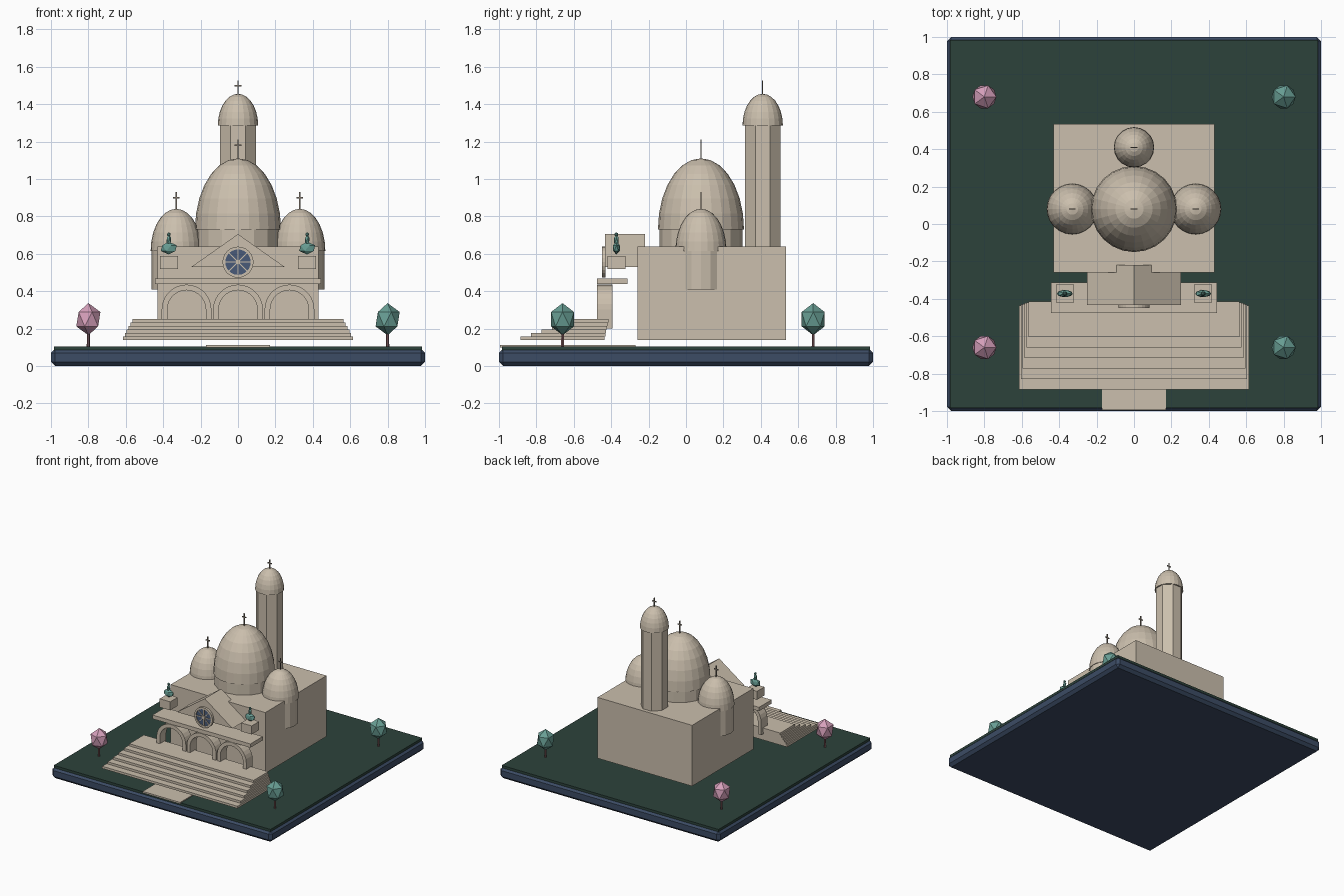
import bpy, bmesh, math
from mathutils import Matrix, Vector

if "Cube" in bpy.data.objects:
    bpy.data.objects.remove(bpy.data.objects["Cube"])


def mat(name, rgb):
    m = bpy.data.materials.new(name)
    lin = [((c / 255 + 0.055) / 1.055) ** 2.4 for c in rgb]
    m.diffuse_color = (*lin, 1)
    m.use_nodes = True
    m.node_tree.nodes["Principled BSDF"].inputs["Base Color"].default_value = m.diffuse_color
    return m


STONE = mat("pale stone", (203, 191, 173))
GRASS = mat("dark green", (44, 66, 59))
NAVY = mat("navy", (60, 76, 101))
GLASS = mat("slate glass", (72, 90, 120))
PINK = mat("blossom pink", (214, 160, 187))
TEAL = mat("teal leaf", (104, 158, 148))
TRUNK = mat("trunk brown", (140, 98, 100))
METAL = mat("cross metal", (140, 130, 118))


def finish(name, bm, m):
    bmesh.ops.recalc_face_normals(bm, faces=bm.faces)
    me = bpy.data.meshes.new(name)
    bm.to_mesh(me)
    bm.free()
    me.materials.append(m)
    ob = bpy.data.objects.new(name, me)
    bpy.context.collection.objects.link(ob)
    return ob


def box(name, x0, x1, y0, y1, z0, z1, m, bevel=0):
    bm = bmesh.new()
    bmesh.ops.create_cube(bm, size=1)
    bmesh.ops.scale(bm, vec=(x1 - x0, y1 - y0, z1 - z0), verts=bm.verts)
    bmesh.ops.translate(bm, vec=((x0 + x1) / 2, (y0 + y1) / 2, (z0 + z1) / 2), verts=bm.verts)
    if bevel:
        bmesh.ops.bevel(bm, geom=bm.edges[:], offset=bevel, segments=1, affect='EDGES')
    return finish(name, bm, m)


def lathe(name, x, y, profile, n, m, turn=0.0):
    """Closed turned shape; profile = (radius, z) from bottom to top."""
    bm = bmesh.new()
    rings = []
    for r, z in profile:
        if r < 1e-5:
            rings.append([bm.verts.new((x, y, z))])
        else:
            rings.append([bm.verts.new((x + r * math.cos(turn + math.tau * i / n),
                                        y + r * math.sin(turn + math.tau * i / n), z)) for i in range(n)])
    for a, b in zip(rings, rings[1:]):
        for i in range(n):
            j = (i + 1) % n
            bm.faces.new((a[i], a[j], b[0]) if len(b) == 1 else (a[i], a[j], b[j], b[i]))
    bm.faces.new(rings[0])
    if len(rings[-1]) > 1:
        bm.faces.new(rings[-1])
    return finish(name, bm, m)


def dome(name, x, y, r, z, rz, n=24, rows=7):
    prof = [(r * math.cos(k * math.pi / 2 / rows), z + rz * math.sin(k * math.pi / 2 / rows))
            for k in range(rows)] + [(0, z + rz)]
    return lathe(name, x, y, prof, n, STONE)


def extrude_y(name, pts, y0, y1, m):
    """Outline in x,z pushed along y."""
    bm = bmesh.new()
    f = bm.faces.new([bm.verts.new((x, y0, z)) for x, z in pts])
    r = bmesh.ops.extrude_face_region(bm, geom=[f])
    bmesh.ops.translate(bm, vec=(0, y1 - y0, 0), verts=[v for v in r["geom"] if isinstance(v, bmesh.types.BMVert)])
    return finish(name, bm, m)


def gem(name, c, s, m, sub=1):
    bm = bmesh.new()
    bmesh.ops.create_icosphere(bm, subdivisions=sub, radius=1)
    bmesh.ops.scale(bm, vec=s, verts=bm.verts)
    bmesh.ops.translate(bm, vec=c, verts=bm.verts)
    return finish(name, bm, m)


def cross(name, x, y, z0, z1, arm):
    box(name + "_post", x - .004, x + .004, y - .003, y + .003, z0 - .02, z1, METAL)
    box(name + "_arm", x - .018, x + .018, y - .003, y + .003, arm - .004, arm + .004, METAL)


# base and lawn
box("base", -1, 1, -1, 1, 0, .092, NAVY, .022)
box("lawn", -.985, .985, -.985, .985, .08, .105, GRASS)
box("path", -.17, .17, -.995, -.27, .1, .113, STONE)

# main hall
box("hall", -.43, .43, -.26, .535, .14, .64, STONE)

# domes and bell tower
lathe("main_drum", 0, .08, [(.223, .63), (.223, .8)], 16, STONE)
dome("main_dome", 0, .08, .23, .73, .38)
cross("main_cross", 0, .08, 1.11, 1.21, 1.18)
for s, side in ((-1, "left"), (1, "right")):
    lathe(side + "_drum", s * .33, .08, [(.133, .41), (.133, .62)], 16, STONE)
    dome(side + "_dome", s * .33, .08, .137, .615, .225)
    cross(side + "_cross", s * .33, .08, .84, .93, .90)
lathe("tower", 0, .41, [(.103, .6), (.103, 1.29)], 8, STONE, math.pi / 8)
dome("tower_dome", 0, .41, .108, 1.285, .17, 20)
cross("tower_cross", 0, .41, 1.455, 1.525, 1.497)

# stairs
for i in range(6):
    w = .615 - .01 * i
    z = .14 + i * .11 / 6
    box(f"step_{i}", -w, w, -.885 + .056 * i, -.435 + .004 * i, z, z + .11 / 6, STONE)

# arcade: three open arch rings
arc = [math.pi * k / 14 for k in range(15)]
for i, cx in enumerate((-.275, 0, .275)):
    outer = [(cx + .133 * math.cos(a), .302 + .133 * math.sin(a)) for a in arc]
    inner = [(cx + .103 * math.cos(a), .302 + .103 * math.sin(a)) for a in reversed(arc)]
    pts = [(cx + .133, .2)] + outer + [(cx - .133, .2), (cx - .103, .2)] + inner + [(cx + .103, .2)]
    extrude_y(f"arch_{i}", pts, -.475, -.393, STONE)
box("cornice", -.445, .445, -.475, -.313, .437, .468, STONE)

# gable and rose window
extrude_y("gable", [(-.252, .528), (.252, .528), (0, .705)], -.432, -.218, STONE)


def disc(name, r0, r1, y0, y1, m, n=24):
    """Ring (or full disc when r0 = 0) facing the front."""
    bm = bmesh.new()
    c = Vector((0, 0, .555))
    if r0 == 0:
        bm.free()
        return extrude_y(name, [(r1 * math.cos(math.tau * k / n), c.z + r1 * math.sin(math.tau * k / n))
                                for k in range(n)], y0, y1, m)
    loops = []
    for r, y in ((r0, y0), (r1, y0), (r1, y1), (r0, y1)):
        loops.append([bm.verts.new((r * math.cos(math.tau * k / n), y, c.z + r * math.sin(math.tau * k / n)))
                      for k in range(n)])
    for a in range(4):
        p, q = loops[a], loops[(a + 1) % 4]
        for k in range(n):
            bm.faces.new((p[k], p[(k + 1) % n], q[(k + 1) % n], q[k]))
    return finish(name, bm, m)


disc("rose_ring", .068, .083, -.45, -.43, STONE)
disc("rose_glass", 0, .07, -.442, -.433, GLASS)
disc("rose_hub", 0, .012, -.449, -.44, STONE, 12)
for k in range(4):
    sp = box(f"rose_spoke_{k}", -.07, .07, -.448, -.441, -.003, .003, STONE)
    sp.data.transform(Matrix.Translation((0, 0, .555)) @ Matrix.Rotation(k * math.pi / 4, 4, 'Y'))

# plinths with mounted statues
for s, side in ((-1, "left"), (1, "right")):
    x, y = s * .37, -.372
    box(side + "_plinth", x - .048, x + .048, y - .048, y + .048, .518, .588, STONE)
    gem(side + "_statue_mount", (x, y, .63), (.048, .021, .034), TEAL)
    gem(side + "_statue_rider", (x, y, .672), (.014, .014, .03), TEAL)
    gem(side + "_statue_head", (x, y, .703), (.011, .011, .012), TEAL)

# trees
for s, m, side in ((-1, PINK, "left"), (1, TEAL, "right")):
    for y, end in ((-.66, "front"), (.68, "back")):
        lathe(f"{end}_{side}_trunk", s * .8, y, [(.009, .1), (.007, .2)], 6, TRUNK)
        gem(f"{end}_{side}_crown", (s * .8, y, .25), (.072, .072, .086), m)
